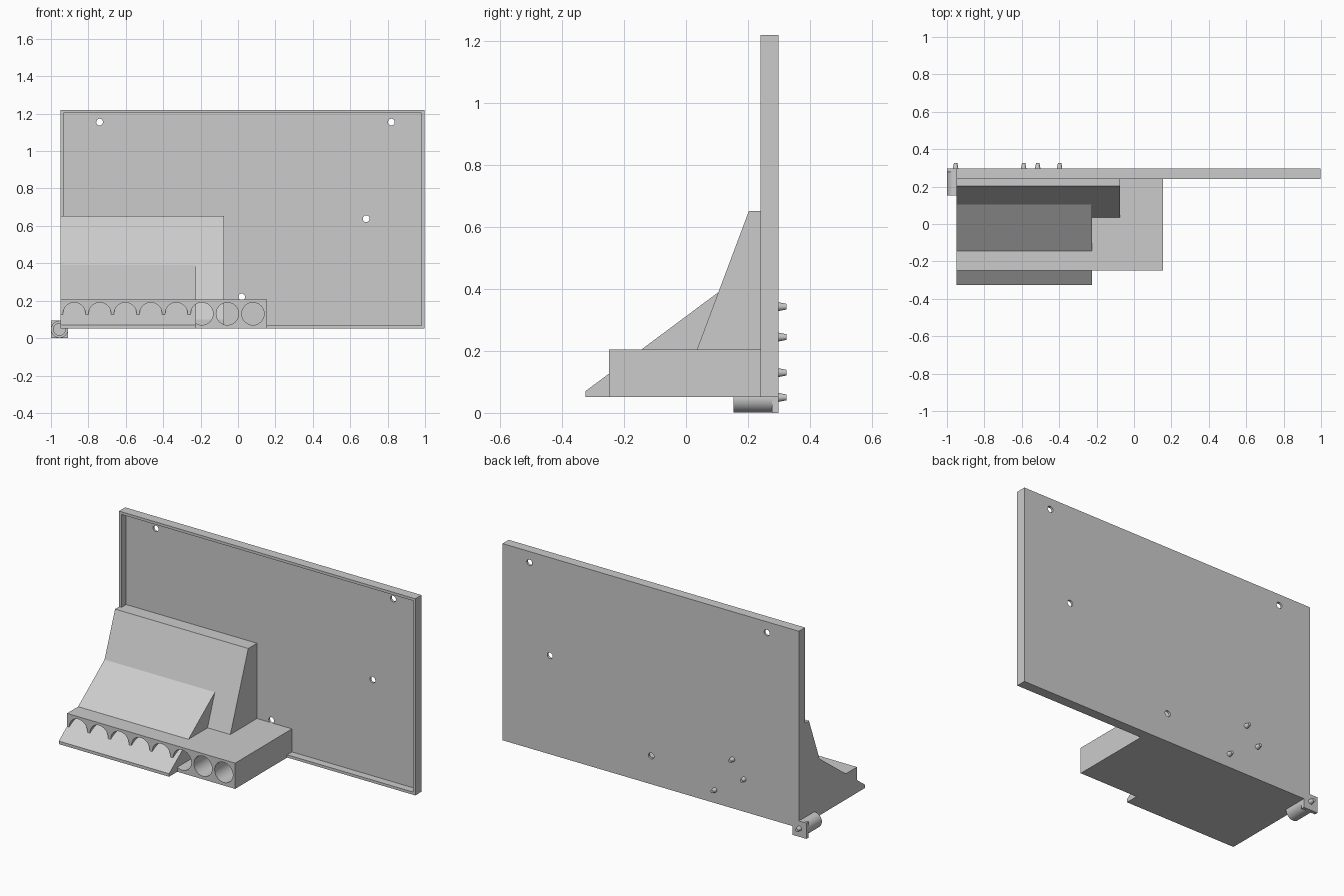
import bpy, bmesh, math
from mathutils import Matrix, Vector

if "Cube" in bpy.data.objects:
    bpy.data.objects.remove(bpy.data.objects["Cube"])


def finish(name, bm):
    bmesh.ops.recalc_face_normals(bm, faces=bm.faces)
    me = bpy.data.meshes.new(name)
    bm.to_mesh(me)
    bm.free()
    ob = bpy.data.objects.new(name, me)
    bpy.context.collection.objects.link(ob)
    return ob


def extrude_x(name, profile, x0, x1):
    """Solid from a (y, z) profile swept along x."""
    bm = bmesh.new()
    face = bm.faces.new([bm.verts.new((x0, y, z)) for y, z in profile])
    new = bmesh.ops.extrude_face_region(bm, geom=[face])["geom"]
    bmesh.ops.translate(bm, vec=(x1 - x0, 0, 0),
                        verts=[v for v in new if isinstance(v, bmesh.types.BMVert)])
    return finish(name, bm)


def box(name, x0, x1, y0, y1, z0, z1):
    return extrude_x(name, [(y0, z0), (y1, z0), (y1, z1), (y0, z1)], x0, x1)


def rod(name, x, z, y0, y1, r0, r1=None, n=32):
    """Cylinder or cone along y, radius r0 at y0 and r1 at y1."""
    bm = bmesh.new()
    bmesh.ops.create_cone(bm, cap_ends=True, segments=n, radius1=r0,
                          radius2=r0 if r1 is None else r1, depth=y1 - y0)
    bm.transform(Matrix.Translation((x, (y0 + y1) / 2, z))
                 @ Matrix.Rotation(-math.pi / 2, 4, 'X'))
    return finish(name, bm)


def smooth(ob):
    bpy.ops.object.select_all(action='DESELECT')
    ob.select_set(True)
    bpy.context.view_layer.objects.active = ob
    bpy.ops.object.shade_smooth_by_angle(angle=math.radians(30))


def cut(ob, cutters):
    bpy.context.view_layer.objects.active = ob
    for c in cutters:
        c.hide_render = True
        m = ob.modifiers.new("cut", 'BOOLEAN')
        m.operation = 'DIFFERENCE'
        m.solver = 'EXACT'
        m.object = c
        bpy.ops.object.modifier_apply(modifier=m.name)
        bpy.data.objects.remove(c)
    smooth(ob)


FLOOR = 0.285  # front face of the recessed panel

# Back panel with a raised front rim and four screw holes
panel = box("back_panel", -0.95, 0.997, 0.24, 0.298, 0.052, 1.22)
cutters = [box("recess_cutter", -0.934, 0.981, 0.2, FLOOR, 0.068, 1.204)]
for x, z in [(-0.74, 1.155), (0.82, 1.155), (0.685, 0.638), (0.02, 0.22)]:
    cutters.append(rod("hole_cutter", x, z, 0.2, 0.35, 0.018))
cut(panel, cutters)

# Storage block with a row of eight round bores
block = box("bored_block", -0.95, 0.155, -0.248, FLOOR, 0.052, 0.205)
cut(block, [rod("bore_cutter", 0.08 - i * 0.1365, 0.13, -0.3, 0.24, 0.06)
            for i in range(8)])

# Long front ramp passing through the block, closing off the bores
extrude_x("front_ramp", [(-0.325, 0.052), (-0.325, 0.07), (0.105, 0.39),
                         (0.105, 0.052)], -0.95, -0.225)

# Steep rear ramp behind it
extrude_x("rear_ramp", [(-0.004, 0.052), (-0.004, 0.1), (0.203, 0.652),
                        (FLOOR, 0.652), (FLOOR, 0.052)], -0.95, -0.075)

# Corner foot: square flange and hollow sleeve
box("foot_flange", -1.0, -0.908, 0.278, 0.298, 0.0, 0.094)
sleeve = rod("foot_sleeve", -0.954, 0.047, 0.153, 0.279, 0.046)
cut(sleeve, [rod("sleeve_cutter", -0.954, 0.047, 0.1, 0.276, 0.032)])

# Tapered pegs on the back
for i, (x, z) in enumerate([(-0.954, 0.05), (-0.59, 0.245),
                            (-0.515, 0.343), (-0.398, 0.13)]):
    smooth(rod(f"peg_{i + 1}", x, z, 0.295, 0.325, 0.015, 0.009))
